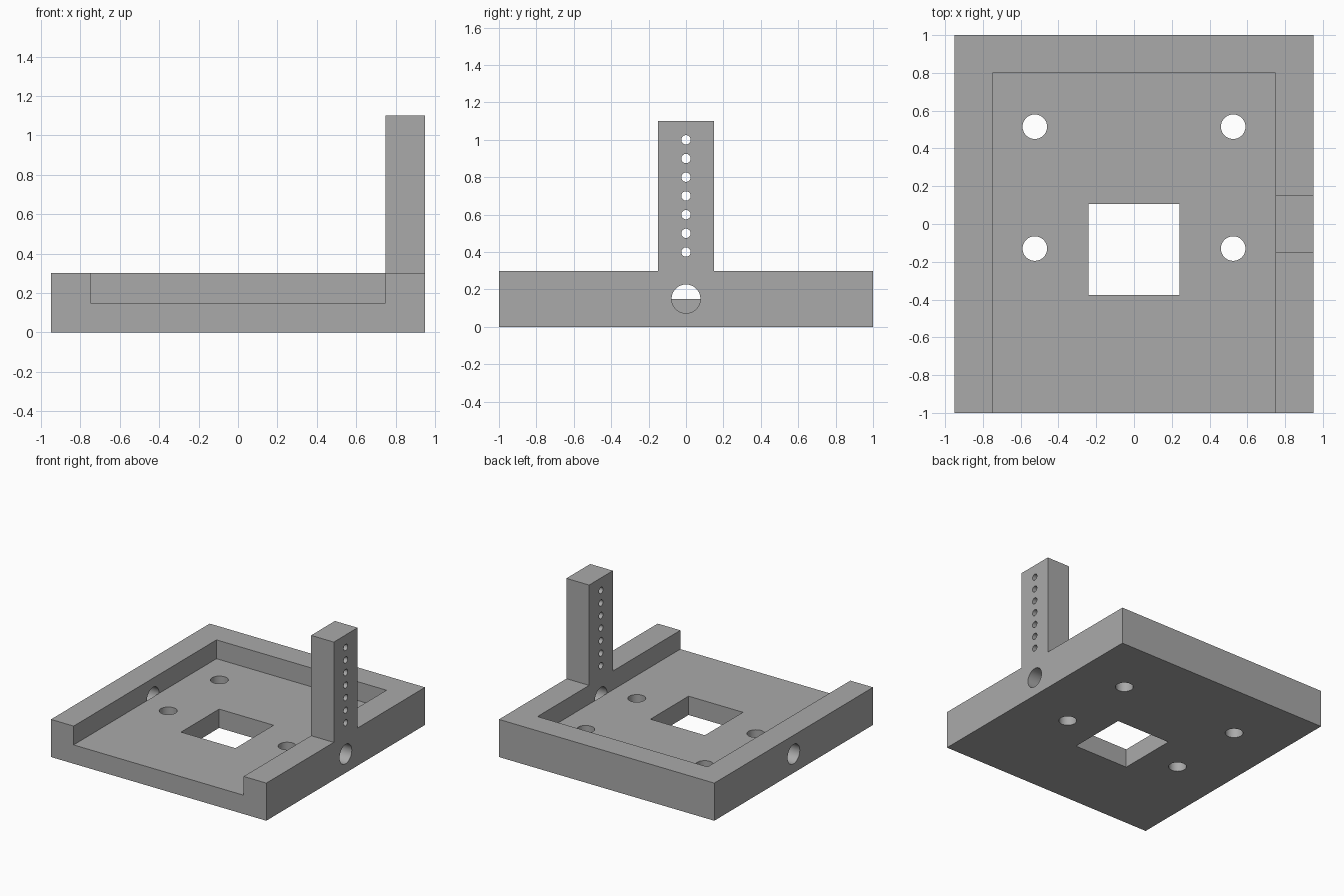
import bpy, bmesh
from math import pi, radians
from mathutils import Matrix, Vector

old = bpy.data.objects.get("Cube")
if old:
    bpy.data.objects.remove(old, do_unlink=True)

grey = bpy.data.materials.new("plain_grey")
grey.use_nodes = True
colour = (0.4, 0.4, 0.4, 1)
grey.diffuse_color = colour
grey.node_tree.nodes["Principled BSDF"].inputs["Base Color"].default_value = colour


def finish(name, bm):
    mesh = bpy.data.meshes.new(name)
    bm.to_mesh(mesh)
    bm.free()
    mesh.materials.append(grey)
    obj = bpy.data.objects.new(name, mesh)
    bpy.context.collection.objects.link(obj)
    return obj


def box(name, low, high):
    low, high = Vector(low), Vector(high)
    bm = bmesh.new()
    place = Matrix.Translation((low + high) / 2) @ Matrix.Diagonal((*(high - low), 1))
    bmesh.ops.create_cube(bm, size=1, matrix=place)
    return finish(name, bm)


def rod(name, centre, radius, length, along_x=False):
    bm = bmesh.new()
    place = Matrix.Translation(centre)
    if along_x:
        place = place @ Matrix.Rotation(pi / 2, 4, "Y")
    bmesh.ops.create_cone(bm, cap_ends=True, segments=48, radius1=radius,
                          radius2=radius, depth=length, matrix=place)
    return finish(name, bm)


def combine(target, tool, operation="DIFFERENCE"):
    tool.hide_render = True
    mod = target.modifiers.new(tool.name, "BOOLEAN")
    mod.operation, mod.solver, mod.object = operation, "EXACT", tool
    bpy.context.view_layer.objects.active = target
    bpy.ops.object.modifier_apply(modifier=mod.name)
    bpy.data.objects.remove(tool, do_unlink=True)


# Tray body with an upright post on its left wall
tray = box("tray_with_post", (-0.95, -1, 0), (0.95, 1, 0.3))
combine(tray, box("post", (0.75, -0.15, 0.2), (0.95, 0.15, 1.1)), "UNION")

# Open-fronted pocket and square window in the floor
combine(tray, box("pocket", (-0.75, -1.2, 0.15), (0.75, 0.8, 0.5)))
combine(tray, box("window", (-0.24, -0.375, -0.1), (0.24, 0.105, 0.4)))

for side in (-1, 1):
    # Floor mounting holes
    for y in (-0.13, 0.515):
        combine(tray, rod("mount_hole", (side * 0.525, y, 0.1), 0.065, 0.4))
    # Wall holes, stopping at the inner wall face
    combine(tray, rod("wall_hole", (side * 0.9, 0, 0.15), 0.077, 0.3, True))

# Row of adjustment holes up the post
for i in range(7):
    combine(tray, rod("post_hole", (0.85, 0, 0.4 + i * 0.1), 0.025, 0.4, True))

tray.select_set(True)
bpy.context.view_layer.objects.active = tray
bpy.ops.object.shade_smooth_by_angle(angle=radians(30))
